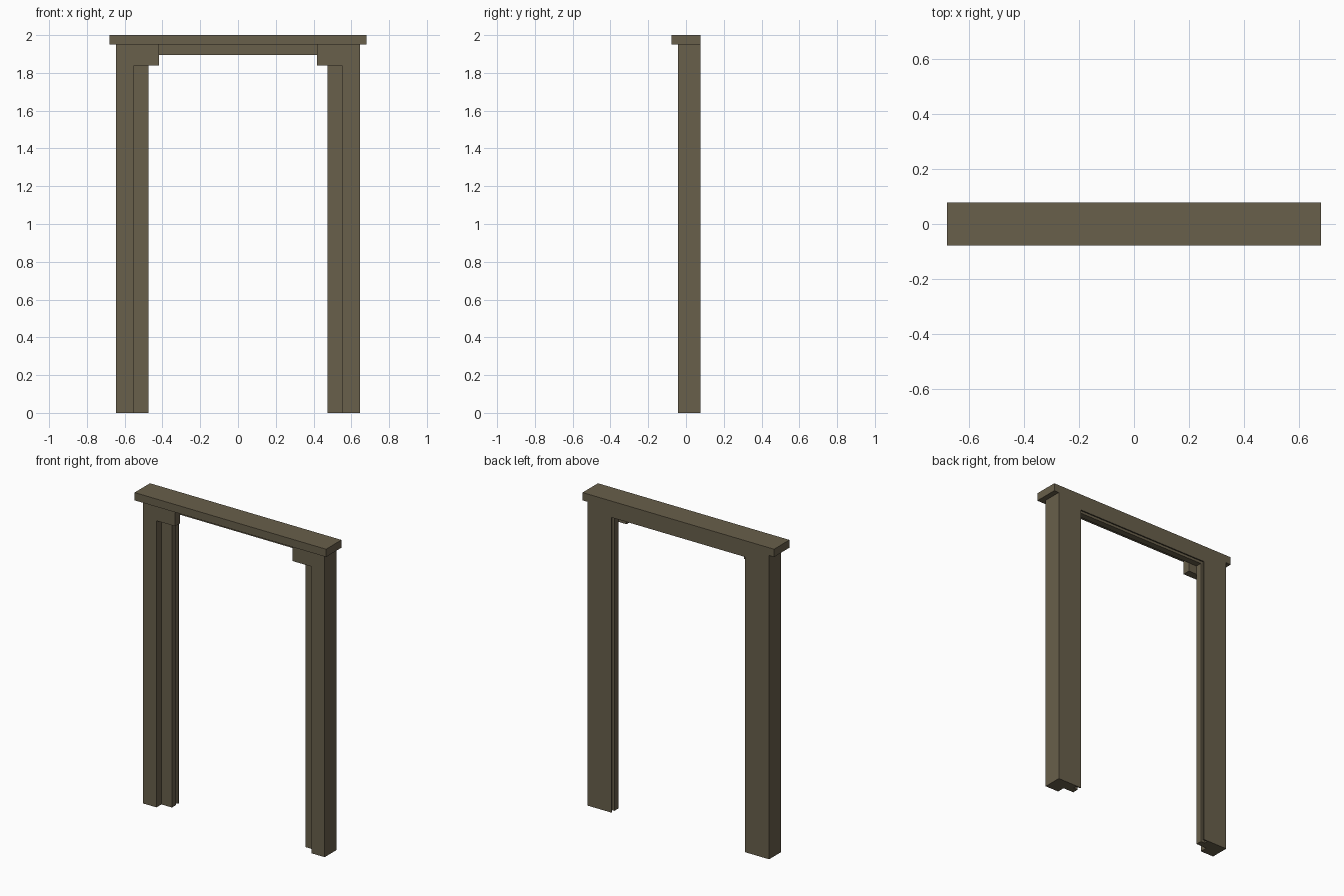
import bpy, bmesh

if "Cube" in bpy.data.objects:
    bpy.data.objects.remove(bpy.data.objects["Cube"])

mat = bpy.data.materials.new("weathered_wood")
mat.diffuse_color = (0.14, 0.115, 0.07, 1.0)
mat.use_nodes = True
mat.node_tree.nodes["Principled BSDF"].inputs["Base Color"].default_value = mat.diffuse_color

# Depth levels (y), front to back
CAP_F, POST_F, JAMB_F, GROOVE_F, GROOVE_B, BACK = -0.078, -0.042, 0.008, 0.048, 0.07, 0.078
OUT, STEP, IN = 0.645, 0.55, 0.475      # post x levels
CAP_Z, LINTEL_Z, BRACKET_Z = 1.95, 1.895, 1.84
GROOVE = 0.03


def prism(name, profile, move):
    """Extrude a closed list of 3D points along a vector."""
    bm = bmesh.new()
    face = bm.faces.new([bm.verts.new(p) for p in profile])
    ext = bmesh.ops.extrude_face_region(bm, geom=[face], use_keep_orig=True)
    verts = [g for g in ext["geom"] if isinstance(g, bmesh.types.BMVert)]
    bmesh.ops.translate(bm, verts=verts, vec=move)
    bmesh.ops.recalc_face_normals(bm, faces=bm.faces)
    mesh = bpy.data.meshes.new(name)
    bm.to_mesh(mesh)
    bm.free()
    mesh.materials.append(mat)
    obj = bpy.data.objects.new(name, mesh)
    bpy.context.collection.objects.link(obj)
    return obj


for side, s in (("left", -1), ("right", 1)):
    # Stepped post with a narrow groove along its inner face
    plan = [(OUT, POST_F), (STEP, POST_F), (STEP, JAMB_F), (IN, JAMB_F),
            (IN, GROOVE_F), (IN + GROOVE, GROOVE_F), (IN + GROOVE, GROOVE_B),
            (IN, GROOVE_B), (IN, BACK), (OUT, BACK)]
    prism(side + "_post", [(s * x, y, 0) for x, y in plan], (0, 0, CAP_Z))

    # Corner bracket flush with the front of the post
    front = [(STEP, BRACKET_Z), (0.417, BRACKET_Z), (0.417, CAP_Z), (STEP, CAP_Z)]
    prism(side + "_bracket", [(s * x, POST_F, z) for x, z in front],
          (0, JAMB_F - POST_F, 0))

# Lintel between the posts, grooved underneath
top = LINTEL_Z + GROOVE
section = [(JAMB_F, CAP_Z), (JAMB_F, LINTEL_Z), (GROOVE_F, LINTEL_Z), (GROOVE_F, top),
           (GROOVE_B, top), (GROOVE_B, LINTEL_Z), (BACK, LINTEL_Z), (BACK, CAP_Z)]
prism("lintel", [(-IN, y, z) for y, z in section], (2 * IN, 0, 0))

# Overhanging top beam
beam = [(CAP_F, CAP_Z), (BACK, CAP_Z), (BACK, 2.0), (CAP_F, 2.0)]
prism("top_beam", [(-0.68, y, z) for y, z in beam], (1.36, 0, 0))
